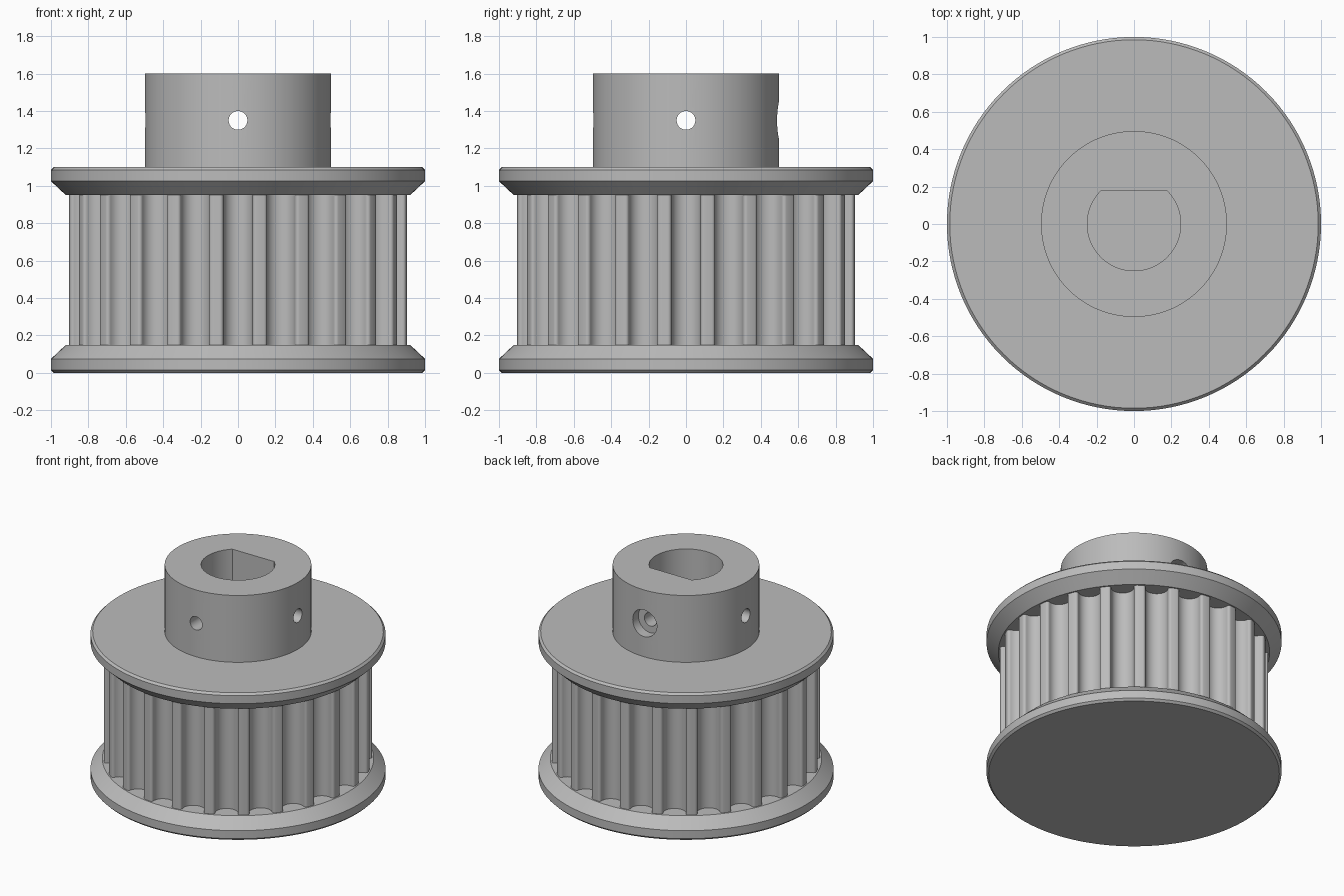
import bpy, bmesh, math
from math import sin, cos, pi, radians

cube = bpy.data.objects.get("Cube")
if cube:
    bpy.data.objects.remove(cube, do_unlink=True)

steel = bpy.data.materials.new("grey_metal")
steel.use_nodes = True
grey = (0.5, 0.5, 0.5, 1)
steel.diffuse_color = grey
steel.node_tree.nodes["Principled BSDF"].inputs["Base Color"].default_value = grey

SEGMENTS = 128
TEETH = 24
CORE_R = 0.91
HOLE_Z = 1.35


def finish(name, bm):
    bmesh.ops.recalc_face_normals(bm, faces=bm.faces)
    mesh = bpy.data.meshes.new(name)
    bm.to_mesh(mesh)
    bm.free()
    obj = bpy.data.objects.new(name, mesh)
    bpy.context.collection.objects.link(obj)
    mesh.materials.append(steel)
    return obj


def stack(name, rings):
    """Join equal-length rings of points into a closed solid."""
    bm = bmesh.new()
    loops = [[bm.verts.new(p) for p in ring] for ring in rings]
    n = len(loops[0])
    for low, high in zip(loops, loops[1:]):
        for i in range(n):
            j = (i + 1) % n
            bm.faces.new((low[i], low[j], high[j], high[i]))
    bm.faces.new(loops[0][::-1])
    bm.faces.new(loops[-1])
    return finish(name, bm)


def extrude(name, outline, z0, z1):
    return stack(name, [[(x, y, z) for x, y in outline] for z in (z0, z1)])


def circle(r):
    return [(r * cos(2 * pi * i / SEGMENTS), r * sin(2 * pi * i / SEGMENTS))
            for i in range(SEGMENTS)]


def lathe(name, profile):
    return stack(name, [[(x, y, z) for x, y in circle(r)] for r, z in profile])


def activate(obj):
    bpy.ops.object.select_all(action='DESELECT')
    obj.select_set(True)
    bpy.context.view_layer.objects.active = obj


def cut(obj, cutters):
    activate(obj)
    for cutter in cutters:
        mod = obj.modifiers.new("cut", 'BOOLEAN')
        mod.operation = 'DIFFERENCE'
        mod.solver = 'EXACT'
        mod.object = cutter
        bpy.ops.object.modifier_apply(modifier=mod.name)


# Chamfered flanges with sloping inner faces
flange = [(0.985, 0), (1, 0.015), (1, 0.075), (0.92, 0.15)]
bottom_flange = lathe("bottom_flange", flange)
top_flange = lathe("top_flange", [(r, 1.1 - z) for r, z in reversed(flange)])

# Toothed core: round-bottomed grooves with softened tooth corners
WALL, FILLET, STEPS = 0.078, 0.02, 5
half = []
for i in range(STEPS + 1):
    a = pi / 2 * i / STEPS
    half.append((WALL + FILLET - FILLET * sin(a), FILLET - FILLET * cos(a)))
for i in range(9):
    a = pi / 2 * i / 8
    half.append((WALL * cos(a), FILLET + 0.005 + WALL * sin(a)))
groove = [(-t, d) for t, d in half] + [(t, d) for t, d in half[-2::-1]]

outline = []
for k in range(TEETH):
    a = 2 * pi * k / TEETH
    for t, d in groove:
        r = math.sqrt(CORE_R ** 2 - t * t) - d
        outline.append((r * cos(a) - t * sin(a), r * sin(a) + t * cos(a)))
    tip = a + pi / TEETH
    outline.append((CORE_R * cos(tip), CORE_R * sin(tip)))
toothed_core = extrude("toothed_core", outline, 0.15, 0.95)

# Hub
hub = extrude("hub", circle(0.497), 1.1, 1.6)

# Blind D-shaped bore
BORE_R, FLAT_Y = 0.25, 0.18
start = math.asin(FLAT_Y / BORE_R)
sweep = pi + 2 * start
d_shape = [(BORE_R * cos(pi - start + sweep * i / 64),
            BORE_R * sin(pi - start + sweep * i / 64)) for i in range(65)]
bore = extrude("bore_cutter", d_shape, 0.2, 1.8)


# Cross holes, with a counterbore at the back
def rod(name, r, length, location, rotation):
    bpy.ops.mesh.primitive_cylinder_add(vertices=48, radius=r, depth=length,
                                        location=location, rotation=rotation)
    obj = bpy.context.object
    obj.name = name
    obj.data.materials.append(steel)
    return obj


holes = [
    rod("side_hole_cutter", 0.05, 1.4, (0, 0, HOLE_Z), (0, radians(90), 0)),
    rod("front_hole_cutter", 0.05, 1.4, (0, 0, HOLE_Z), (radians(90), 0, 0)),
    rod("counterbore_cutter", 0.1, 0.2, (0, 0.52, HOLE_Z), (radians(90), 0, 0)),
]
bpy.context.view_layer.update()

cut(hub, [bore] + holes)
cut(top_flange, [bore])
cut(toothed_core, [bore])
for cutter in [bore] + holes:
    bpy.data.objects.remove(cutter, do_unlink=True)

# Smooth round walls, keep the machined edges sharp
for obj in (bottom_flange, top_flange, toothed_core, hub):
    activate(obj)
    bpy.ops.object.shade_smooth_by_angle(angle=radians(28))
